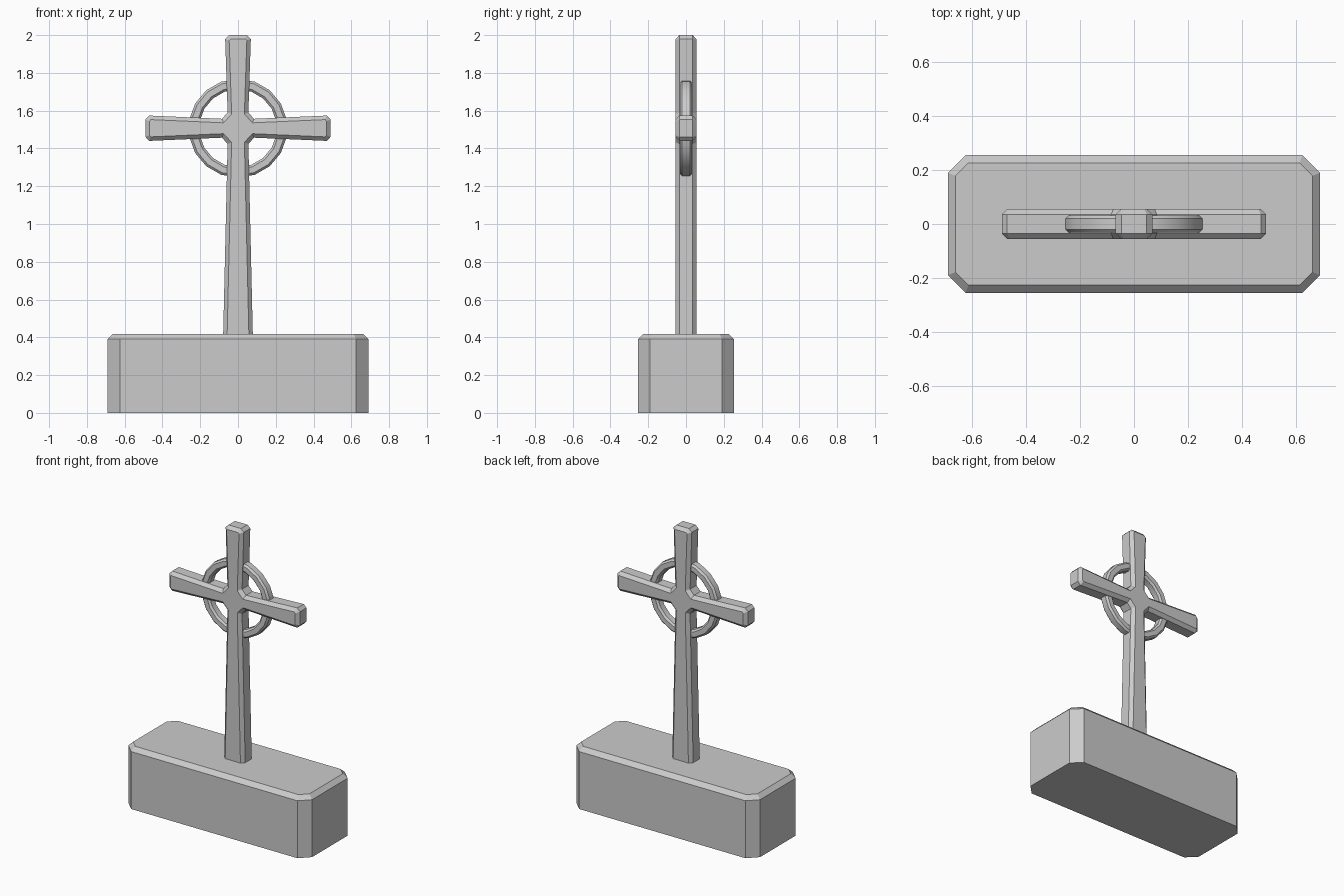
import bpy, bmesh, math

cube = bpy.data.objects.get("Cube")
if cube:
    bpy.data.objects.remove(cube, do_unlink=True)

stone = bpy.data.materials.new("grey stone")
GREY = (0.6, 0.6, 0.6, 1)
stone.diffuse_color = GREY
stone.use_nodes = True
stone.node_tree.nodes["Principled BSDF"].inputs["Base Color"].default_value = GREY


def finish(bm, name):
    bmesh.ops.recalc_face_normals(bm, faces=bm.faces)
    mesh = bpy.data.meshes.new(name)
    bm.to_mesh(mesh)
    bm.free()
    mesh.materials.append(stone)
    obj = bpy.data.objects.new(name, mesh)
    bpy.context.collection.objects.link(obj)
    return obj


def chamfered_slab(name, outline, shift, bevel, both_ends):
    """Extrude an outline by shift and chamfer the rim of its end faces."""
    bm = bmesh.new()
    start = bm.faces.new([bm.verts.new(p) for p in outline])
    result = bmesh.ops.extrude_face_region(bm, geom=[start], use_keep_orig=True)
    end = [g for g in result["geom"] if isinstance(g, bmesh.types.BMFace)][0]
    bmesh.ops.translate(bm, verts=end.verts[:], vec=shift)
    bmesh.ops.recalc_face_normals(bm, faces=bm.faces)
    for cap in ([start, end] if both_ends else [end]):
        bmesh.ops.inset_region(bm, faces=[cap], thickness=bevel, depth=bevel,
                               use_even_offset=True)
    return finish(bm, name)


# Plinth with cut corners and a chamfered top rim
corner = [(0.69, 0.19), (0.625, 0.255)]
half = corner + [(-x, y) for x, y in reversed(corner)]
plan = half + [(-x, -y) for x, y in half]
chamfered_slab("plinth", [(x, y, 0) for x, y in plan], (0, 0, 0.39), 0.028, False)

# Cross with flaring arms, its foot sunk into the plinth
side = [(0.047, 2.0), (0.068, 1.98), (0.055, 1.59), (0.085, 1.557),
        (0.47, 1.574), (0.49, 1.553), (0.49, 1.461), (0.47, 1.44),
        (0.085, 1.457), (0.055, 1.424), (0.08, 0.35)]
outline = side + [(-x, z) for x, z in reversed(side)]
chamfered_slab("cross", [(x, -0.035, z) for x, z in outline], (0, 0.07, 0), 0.021, True)

# Ring with an eight-sided section, turned about the crossing
SEGMENTS, CENTRE = 18, 1.507
section = [(0.262, 0.02), (0.25, 0.032), (0.218, 0.032), (0.206, 0.02)]
section += [(r, -y) for r, y in reversed(section)]
bm = bmesh.new()
loops = []
for i in range(SEGMENTS):
    a = math.radians(90) + math.tau * i / SEGMENTS
    loops.append([bm.verts.new((r * math.cos(a), y, CENTRE + r * math.sin(a)))
                  for r, y in section])
for i, here in enumerate(loops):
    after = loops[(i + 1) % SEGMENTS]
    for j in range(len(section)):
        k = (j + 1) % len(section)
        bm.faces.new((here[j], here[k], after[k], after[j]))
ring = finish(bm, "ring")
bpy.ops.object.select_all(action="DESELECT")
ring.select_set(True)
bpy.context.view_layer.objects.active = ring
bpy.ops.object.shade_smooth_by_angle(angle=math.radians(30))
